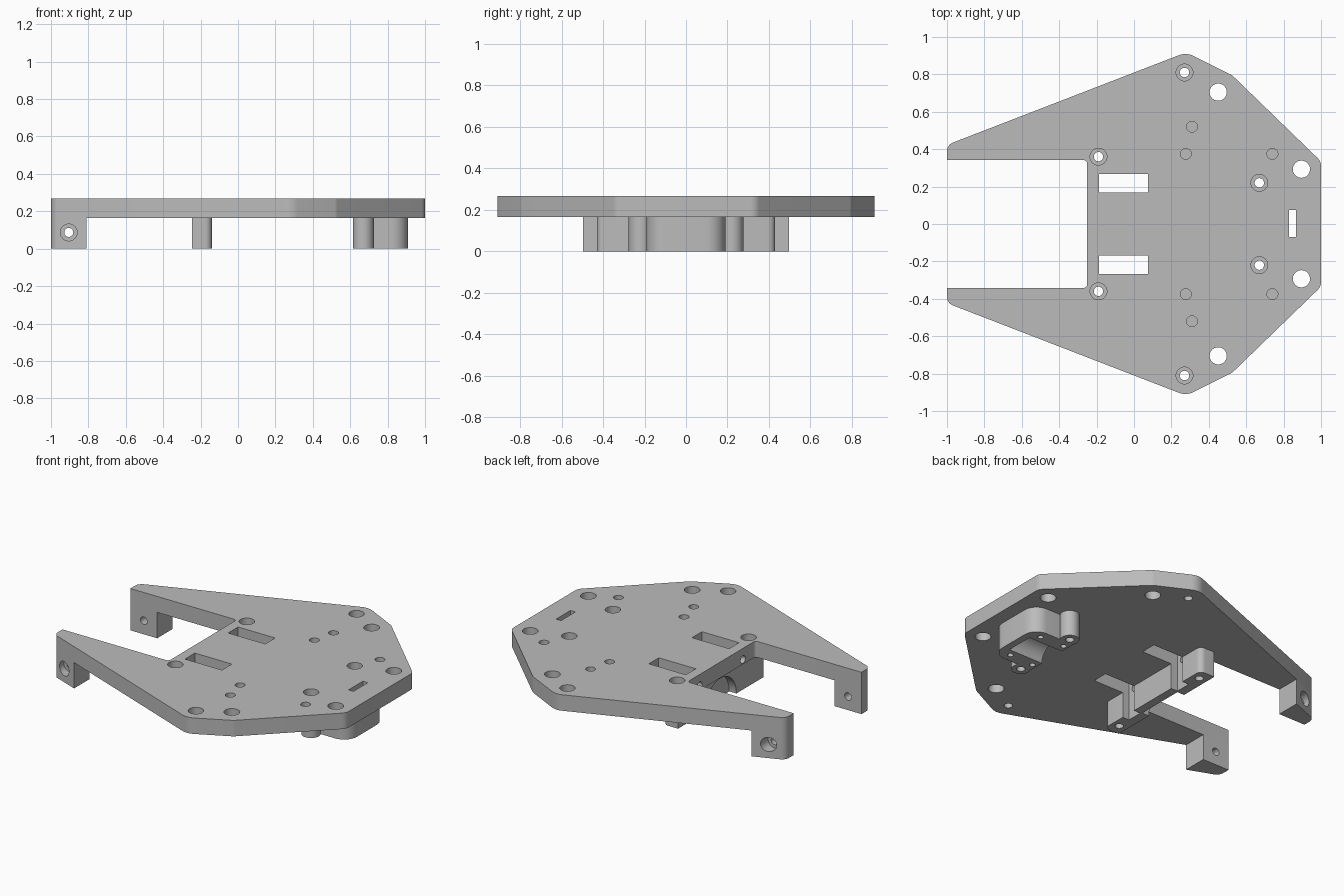
import bpy, bmesh, math
from mathutils import Vector, Matrix

old = bpy.data.objects.get("Cube")
if old:
    bpy.data.objects.remove(old, do_unlink=True)

grey = bpy.data.materials.new("matte_grey")
grey.use_nodes = True
colour = (0.5, 0.5, 0.5, 1)
grey.diffuse_color = colour
grey.node_tree.nodes["Principled BSDF"].inputs["Base Color"].default_value = colour

BOTTOM, TOP = 0.165, 0.267


def make_object(name, bm):
    bmesh.ops.recalc_face_normals(bm, faces=bm.faces)
    mesh = bpy.data.meshes.new(name)
    bm.to_mesh(mesh)
    bm.free()
    mesh.materials.append(grey)
    ob = bpy.data.objects.new(name, mesh)
    bpy.context.collection.objects.link(ob)
    return ob


def rounded(corners, steps=8):
    """Replace each (x, y, radius) corner by a tangent arc."""
    out = []
    for i, (x, y, r) in enumerate(corners):
        p = Vector((x, y))
        if r == 0:
            out.append(p)
            continue
        a = (Vector(corners[i - 1][:2]) - p).normalized()
        b = (Vector(corners[(i + 1) % len(corners)][:2]) - p).normalized()
        half = a.angle(b) / 2
        centre = p + (a + b).normalized() * (r / math.sin(half))
        start = p + a * (r / math.tan(half)) - centre
        end = p + b * (r / math.tan(half)) - centre
        sweep = start.angle_signed(end)
        for k in range(steps + 1):
            out.append(centre + Matrix.Rotation(-sweep * k / steps, 2) @ start)
    return out


def prism(name, corners, z0, z1):
    bm = bmesh.new()
    face = bm.faces.new([bm.verts.new((p.x, p.y, z0)) for p in rounded(corners)])
    top = bmesh.ops.extrude_face_region(bm, geom=[face])["geom"]
    bmesh.ops.translate(bm, vec=(0, 0, z1 - z0),
                        verts=[v for v in top if isinstance(v, bmesh.types.BMVert)])
    return make_object(name, bm)


def box(name, x0, x1, y0, y1, z0, z1):
    return prism(name, [(x0, y0, 0), (x1, y0, 0), (x1, y1, 0), (x0, y1, 0)], z0, z1)


def cylinder(name, axis, a, b, lo, hi, r, sides=40):
    """Cylinder along an axis from lo to hi; a, b are the other two coordinates."""
    bm = bmesh.new()
    bmesh.ops.create_cone(bm, cap_ends=True, segments=sides, radius1=r, radius2=r,
                          depth=hi - lo)
    mid = (lo + hi) / 2
    if axis == "x":
        move = Matrix.Translation((mid, a, b)) @ Matrix.Rotation(math.pi / 2, 4, "Y")
    elif axis == "y":
        move = Matrix.Translation((a, mid, b)) @ Matrix.Rotation(math.pi / 2, 4, "X")
    else:
        move = Matrix.Translation((a, b, mid))
    bm.transform(move)
    return make_object(name, bm)


def combine(target, tool, operation="DIFFERENCE"):
    """Apply one boolean and discard the tool."""
    mod = target.modifiers.new("boolean", "BOOLEAN")
    mod.operation, mod.solver, mod.object = operation, "EXACT", tool
    bpy.context.view_layer.objects.active = target
    bpy.ops.object.modifier_apply(modifier=mod.name)
    bpy.data.objects.remove(tool, do_unlink=True)


def drill(target, x, y, r, z0=-0.1, z1=0.5):
    combine(target, cylinder("drill", "z", x, y, z0, z1, r))


def both(points):
    return [(x, s * y) for x, y in points for s in (1, -1)]


# Main plate: mirrored outline with the open rear notch
half = [(-0.25, 0.342, 0.02), (-1, 0.342, 0), (-1, 0.423, 0.05), (0.28, 0.918, 0.1),
        (0.525, 0.795, 0.06), (1, 0.335, 0.06)]
outline = half + [(x, -y, r) for x, y, r in reversed(half)]
plate = prism("base_plate", outline, BOTTOM, TOP)

# Middle support, notched where the slots pass
middle = prism("middle_support", [(-0.245, -0.43, 0), (-0.14, -0.43, 0.035),
                                  (-0.14, 0.43, 0.035), (-0.245, 0.43, 0)], 0, BOTTOM)

# Front holder: rounded body joined to two screw bosses
holder = prism("bearing_holder", [(0.62, -0.19, 0), (0.91, -0.19, 0.09),
                                  (0.91, 0.19, 0.09), (0.62, 0.19, 0)], 0, BOTTOM)
for x, y in both([(0.67, 0.22)]):
    combine(holder, cylinder("boss", "z", x, y, 0, BOTTOM, 0.056), "UNION")

# Counterbored screw holes
bosses = {(0.27, 0.81): None, (-0.19, 0.36): middle, (0.67, 0.22): holder}
for spot, block in bosses.items():
    for x, y in both([spot]):
        drill(plate, x, y, 0.025)
        drill(plate, x, y, 0.045, TOP - 0.055)
        if block:
            drill(block, x, y, 0.025)

# Large through holes and small blind holes in the plate
for x, y in both([(0.45, 0.705), (0.895, 0.293)]):
    drill(plate, x, y, 0.046)
for x, y in both([(0.31, 0.52), (0.277, 0.375), (0.74, 0.375)]):
    drill(plate, x, y, 0.029, TOP - 0.06)

# Rectangular slots through plate and supports
for s in (1, -1):
    y0, y1 = sorted((s * 0.168, s * 0.268))
    for part in (plate, middle):
        combine(part, box("slot", -0.187, 0.075, y0, y1, -0.1, 0.5))
for part in (plate, holder):
    combine(part, box("slot", 0.83, 0.865, -0.07, 0.075, -0.1, 0.5))

# Half-round bores and bearing seats, open at the bottom
combine(middle, cylinder("bore", "x", 0, 0, -0.4, 0, 0.09, 48))
combine(middle, cylinder("seat", "x", 0, 0, -0.4, -0.195, 0.158, 48))
combine(holder, cylinder("bore", "x", 0, 0, 0.5, 0.865, 0.09, 48))
combine(holder, cylinder("seat", "x", 0, 0, 0.69, 0.79, 0.135, 48))

# Cross screw holes from the notch wall into the slots
for s in (1, -1):
    for part in (plate, middle):
        combine(part, cylinder("cross", "x", s * 0.218, 0.195, -0.4, -0.15, 0.024, 24))

# Small screw holes in the underside of the holder
for x, y in both([(0.82, 0.135), (0.65, 0.14)]):
    drill(holder, x, y, 0.017, -0.1, 0.1)

# Rear legs with counterbored cross holes
legs = []
for side, s in (("left", 1), ("right", -1)):
    leg = prism("rear_leg_" + side, [(-1, s * 0.342, 0), (-0.81, s * 0.342, 0),
                                     (-0.81, s * 0.4965, 0), (-1, s * 0.423, 0.05)], 0, BOTTOM)
    combine(leg, cylinder("pin", "y", -0.905, 0.087, *sorted((s * 0.2, s * 0.7)), 0.024))
    combine(leg, cylinder("head", "y", -0.905, 0.087, *sorted((s * 0.4, s * 0.7)), 0.045))
    legs.append(leg)

# Smooth the curved walls, keep edges crisp
bpy.ops.object.select_all(action="DESELECT")
for ob in [plate, middle, holder] + legs:
    ob.select_set(True)
bpy.context.view_layer.objects.active = plate
bpy.ops.object.shade_smooth_by_angle(angle=math.radians(20))
